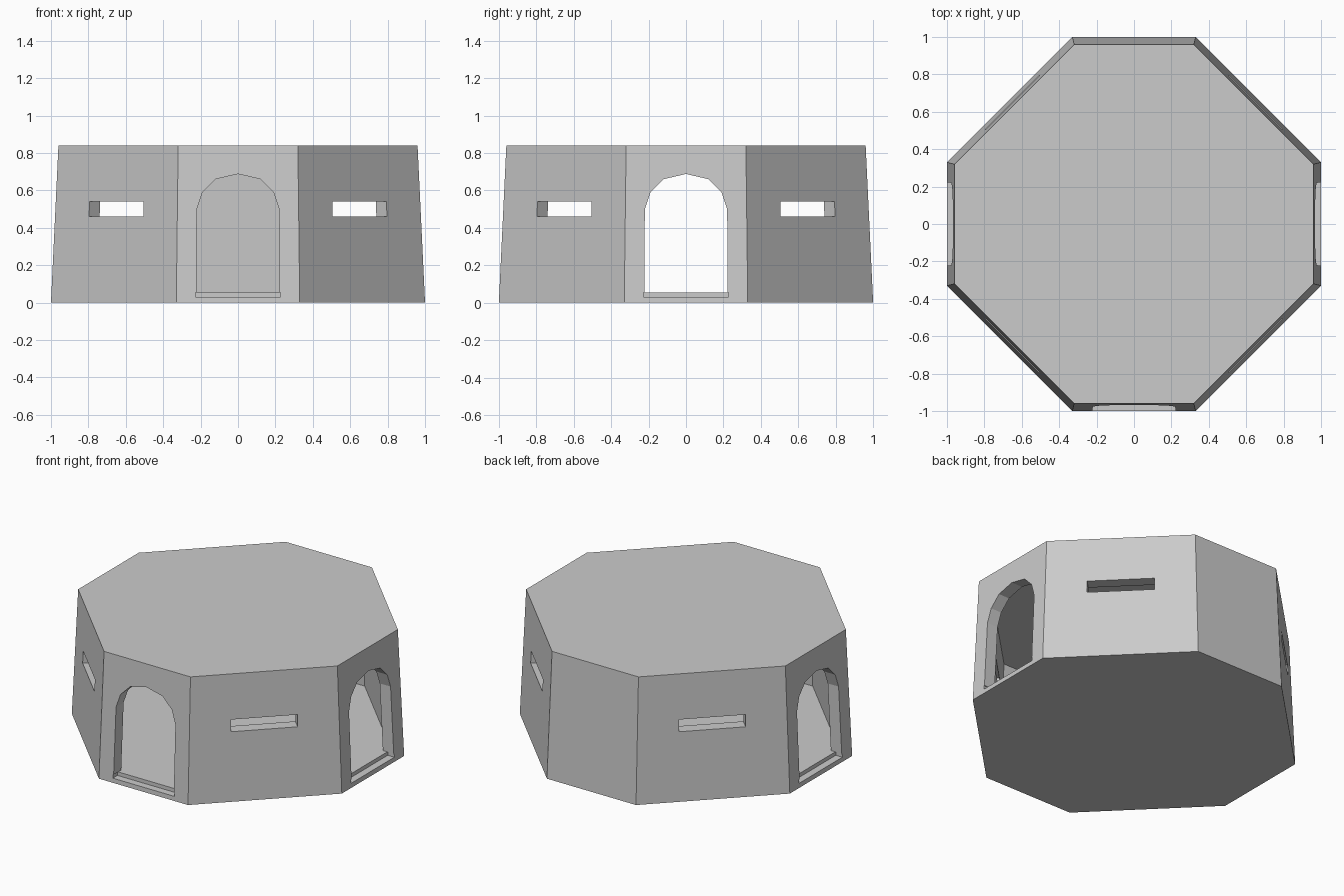
import bpy, bmesh
from math import pi
from mathutils import Matrix

if "Cube" in bpy.data.objects:
    bpy.data.objects.remove(bpy.data.objects["Cube"])

H, WALL = 0.84, 0.08


def loft(name, bottom, top):
    """Solid between two matching rings of 3D points."""
    bm = bmesh.new()
    a = [bm.verts.new(p) for p in bottom]
    b = [bm.verts.new(p) for p in top]
    n = len(a)
    bm.faces.new(a[::-1])
    bm.faces.new(b)
    for i in range(n):
        j = (i + 1) % n
        bm.faces.new((a[i], a[j], b[j], b[i]))
    bmesh.ops.recalc_face_normals(bm, faces=bm.faces)
    me = bpy.data.meshes.new(name)
    bm.to_mesh(me)
    bm.free()
    ob = bpy.data.objects.new(name, me)
    bpy.context.collection.objects.link(ob)
    return ob


def octagon(z, inset=0.0):
    """Ring of the battered wall at height z, moved inwards by inset."""
    a = 1 - 0.04 * z / H - inset
    c = 0.33 - 0.01 * z / H - 0.414 * inset
    return [(a, -c, z), (a, c, z), (c, a, z), (-c, a, z),
            (-a, c, z), (-a, -c, z), (-c, -a, z), (c, -a, z)]


def prism(name, profile, y0, y1, angle):
    """Extrude an x-z profile along y, then turn it about z."""
    ob = loft(name, [(x, y0, z) for x, z in profile], [(x, y1, z) for x, z in profile])
    ob.data.transform(Matrix.Rotation(angle, 4, 'Z'))
    return ob


def rect(w, z0, z1):
    return [(-w, z0), (w, z0), (w, z1), (-w, z1)]


# Outer shell and hollow room
bunker = loft("bunker_shell", octagon(0), octagon(H))
cutters = [loft("room_cutter", octagon(0.055, WALL), octagon(H - WALL, WALL))]

# Arched doorways with a lower outer sill: front, right, left
half = [(0.223, 0.055), (0.22, 0.5), (0.19, 0.59), (0.12, 0.66)]
arch = half + [(0, 0.688)] + [(-x, z) for x, z in reversed(half)]
for ang in (0, pi / 2, -pi / 2):
    cutters.append(prism("door_cutter", arch, -1.1, -0.8, ang))
    cutters.append(prism("sill_cutter", rect(0.228, 0.03, 0.0551), -1.1, -0.95, ang))

# Window slots on the four diagonal walls
for k in range(4):
    cutters.append(prism("slot_cutter", rect(0.205, 0.46, 0.54), -1.1, -0.75, pi / 4 + k * pi / 2))

# Cut everything out of the shell
bpy.context.view_layer.objects.active = bunker
for c in cutters:
    m = bunker.modifiers.new("cut", 'BOOLEAN')
    m.operation, m.solver, m.object = 'DIFFERENCE', 'EXACT', c
    bpy.ops.object.modifier_apply(modifier=m.name)
    bpy.data.objects.remove(c)
